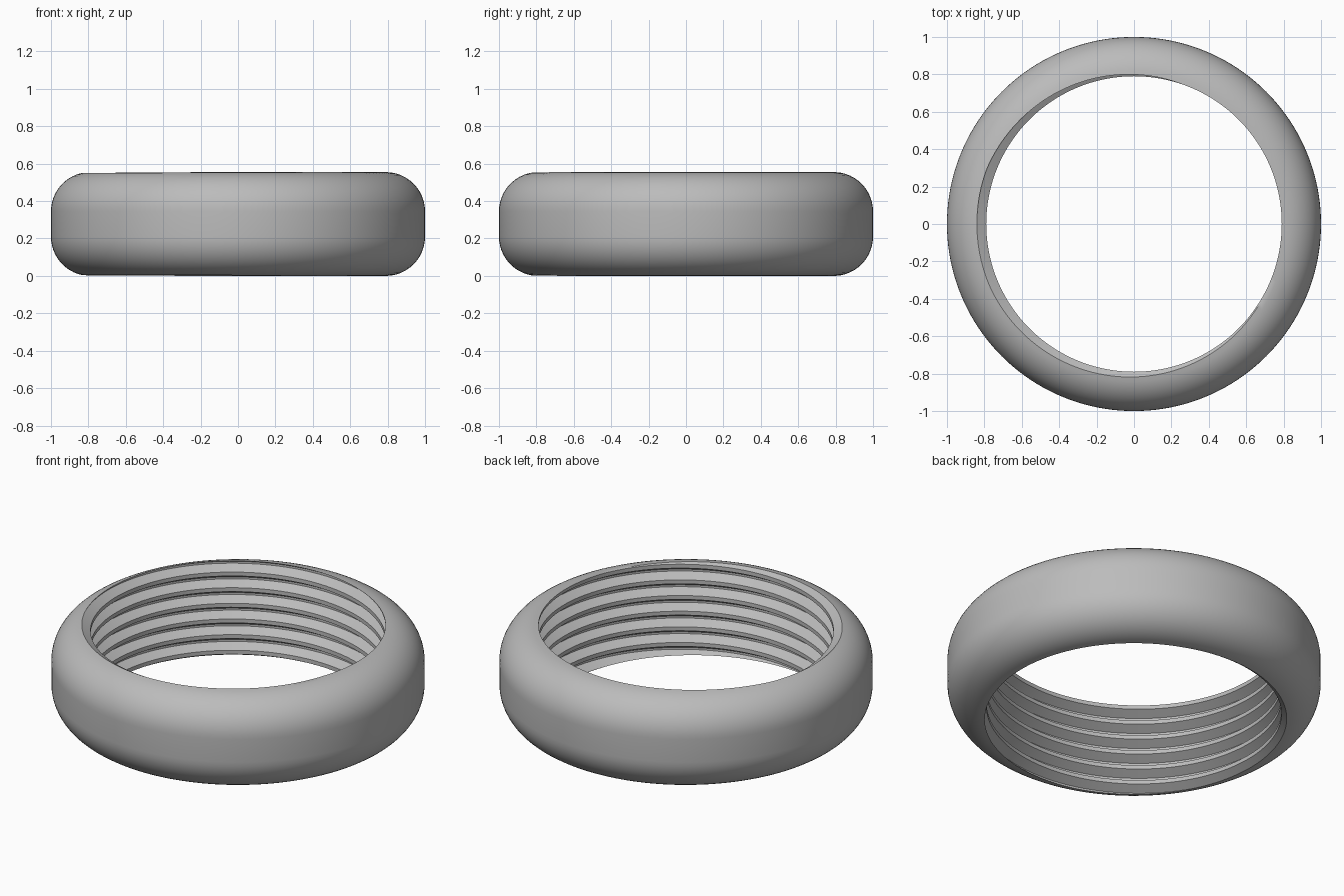
import bpy, bmesh
from math import sin, cos, asin, pi, sqrt, tau, radians

if "Cube" in bpy.data.objects:
    bpy.data.objects.remove(bpy.data.objects["Cube"], do_unlink=True)

HEIGHT, BORE, FILLET = 0.555, 0.79, 0.21
PITCH = 0.0925
DEPTH = 0.541 * PITCH
COLUMNS, ARC = 160, 12
PHASE = radians(-20)          # where the crest starts on the top rim
# one pitch of thread: crest start, crest end, root start, root end
CORNERS = [(0, 0), (0.25, 0), (0.5625, 1), (0.6875, 1), (1, 0)]


def thread_radius(z, angle):
    """Radius of the right-handed internal thread at a height and angle."""
    u = ((HEIGHT - z) / PITCH + (angle - PHASE) / tau) % 1
    for (u0, d0), (u1, d1) in zip(CORNERS, CORNERS[1:]):
        if u <= u1:
            return BORE + DEPTH * (d0 + (d1 - d0) * (u - u0) / (u1 - u0))


def rim(angle, top):
    """Point where the thread meets the rounded top or bottom."""
    r = BORE
    for _ in range(8):
        drop = FILLET - sqrt(FILLET ** 2 - (r - BORE) ** 2)
        z = HEIGHT - drop if top else drop
        r = thread_radius(z, angle)
    return r, z


def section(angle):
    """Cross-section of the ring: thread downwards, then the outside upwards."""
    top, bottom = rim(angle, True), rim(angle, False)
    points = [top]
    for turn in range(-1, 8):
        for u, d in CORNERS[:-1]:
            z = HEIGHT - PITCH * (turn + u - (angle - PHASE) / tau)
            if z >= top[1]:
                points.append(top)
            elif z <= bottom[1]:
                points.append(bottom)
            else:
                points.append((BORE + DEPTH * d, z))
    points.append(bottom)
    for end, centre, sign in ((bottom, FILLET, -1), (top, HEIGHT - FILLET, 1)):
        start = asin((end[0] - BORE) / FILLET)
        arc = []
        for i in range(ARC + 1):
            a = start + (pi / 2 - start) * i / ARC
            arc.append((BORE + FILLET * sin(a), centre + sign * FILLET * cos(a)))
        points += arc if sign < 0 else arc[::-1]
    return points


# Threaded ring
bm = bmesh.new()
columns = []
for i in range(COLUMNS + 1):
    angle = tau * i / COLUMNS
    columns.append([bm.verts.new((r * cos(angle), r * sin(angle), z))
                    for r, z in section(angle)])
for a, b in zip(columns, columns[1:]):
    for j in range(len(a) - 1):
        bm.faces.new((a[j], a[j + 1], b[j + 1], b[j]))
bmesh.ops.remove_doubles(bm, verts=bm.verts, dist=0.0002)
bmesh.ops.dissolve_degenerate(bm, edges=bm.edges, dist=0.0001)
bmesh.ops.recalc_face_normals(bm, faces=bm.faces)

mesh = bpy.data.meshes.new("threaded_ring")
bm.to_mesh(mesh)
bm.free()
ring = bpy.data.objects.new("threaded_ring", mesh)
bpy.context.collection.objects.link(ring)

grey = bpy.data.materials.new("plain_grey")
grey.use_nodes = True
colour = (0.5, 0.5, 0.5, 1)
grey.diffuse_color = colour
grey.node_tree.nodes["Principled BSDF"].inputs["Base Color"].default_value = colour
mesh.materials.append(grey)

bpy.ops.object.select_all(action="DESELECT")
ring.select_set(True)
bpy.context.view_layer.objects.active = ring
bpy.ops.object.shade_smooth_by_angle(angle=radians(35))
